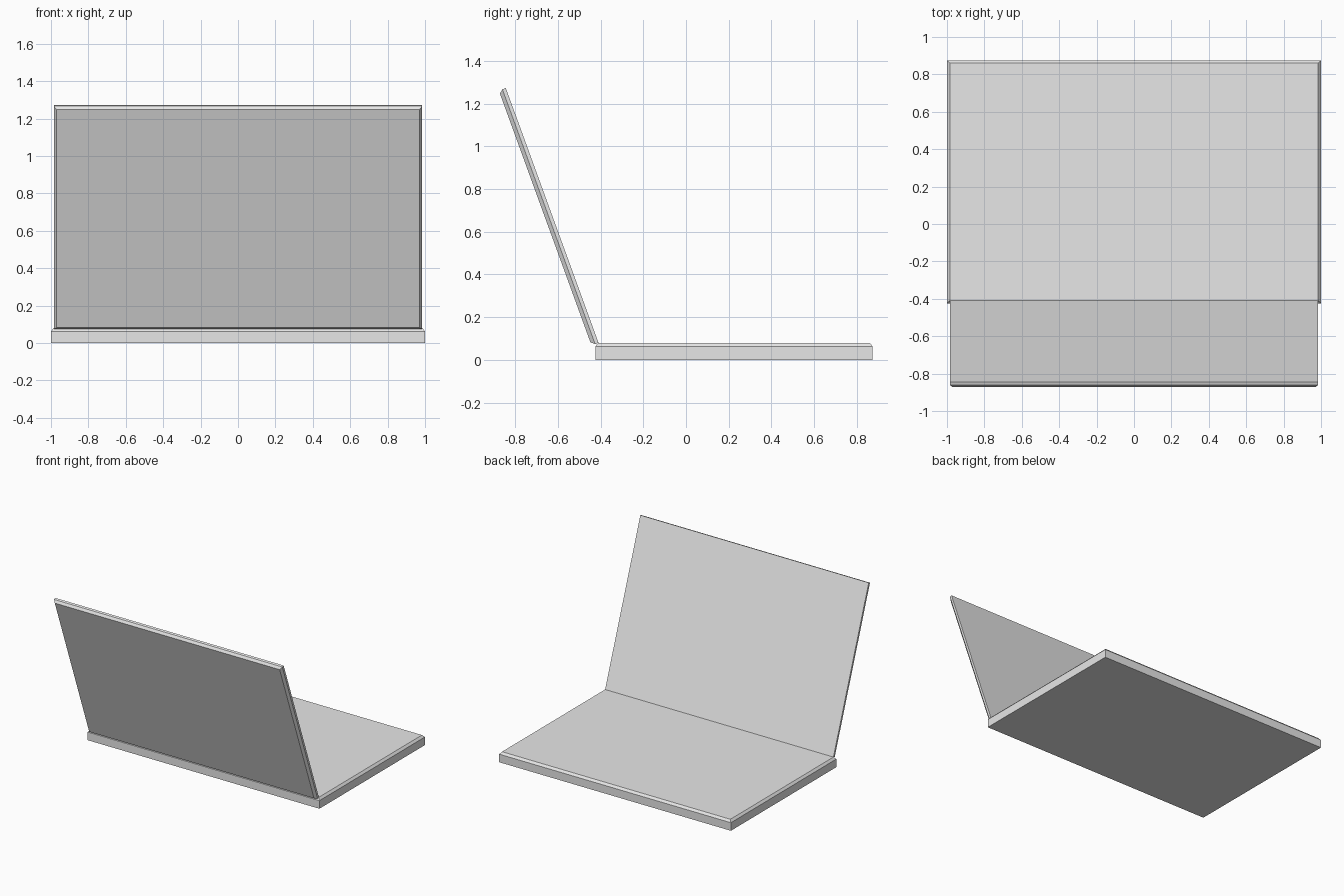
import bpy, bmesh, math

if "Cube" in bpy.data.objects:
    bpy.data.objects.remove(bpy.data.objects["Cube"])

grey = bpy.data.materials.new("plain grey")
grey.diffuse_color = (0.8, 0.8, 0.8, 1)
grey.use_nodes = True
grey.node_tree.nodes["Principled BSDF"].inputs["Base Color"].default_value = grey.diffuse_color


def chamfered_slab(name, hx, hy, height, chamfer_h, inset):
    """Slab on z = 0 whose upper rim is chamfered on all four sides."""
    bm = bmesh.new()
    rings = []
    for x, y, z in ((hx, hy, 0),
                    (hx, hy, height - chamfer_h),
                    (hx - inset, hy - inset, height)):
        rings.append([bm.verts.new((sx * x, sy * y, z))
                      for sx, sy in ((-1, -1), (1, -1), (1, 1), (-1, 1))])
    bm.faces.new(rings[0][::-1])
    bm.faces.new(rings[-1])
    for low, high in zip(rings, rings[1:]):
        for i in range(4):
            j = (i + 1) % 4
            bm.faces.new((low[i], low[j], high[j], high[i]))
    mesh = bpy.data.meshes.new(name)
    bm.to_mesh(mesh)
    bm.free()
    mesh.materials.append(grey)
    obj = bpy.data.objects.new(name, mesh)
    bpy.context.collection.objects.link(obj)
    return obj


# Keyboard half, lying flat
base = chamfered_slab("base", 1.0, 0.65, 0.08, 0.017, 0.015)
base.location = (0, 0.225, 0)

# Screen half, tilted 20 degrees back, chamfered on its outer face
lid = chamfered_slab("lid", 0.985, 0.635, 0.035, 0.018, 0.015)
tilt = math.radians(20)
hinge_y, hinge_z = -0.41, 0.08
lid.rotation_euler = (math.radians(90) + tilt, 0, 0)
lid.location = (0, hinge_y - 0.635 * math.sin(tilt), hinge_z + 0.635 * math.cos(tilt))
